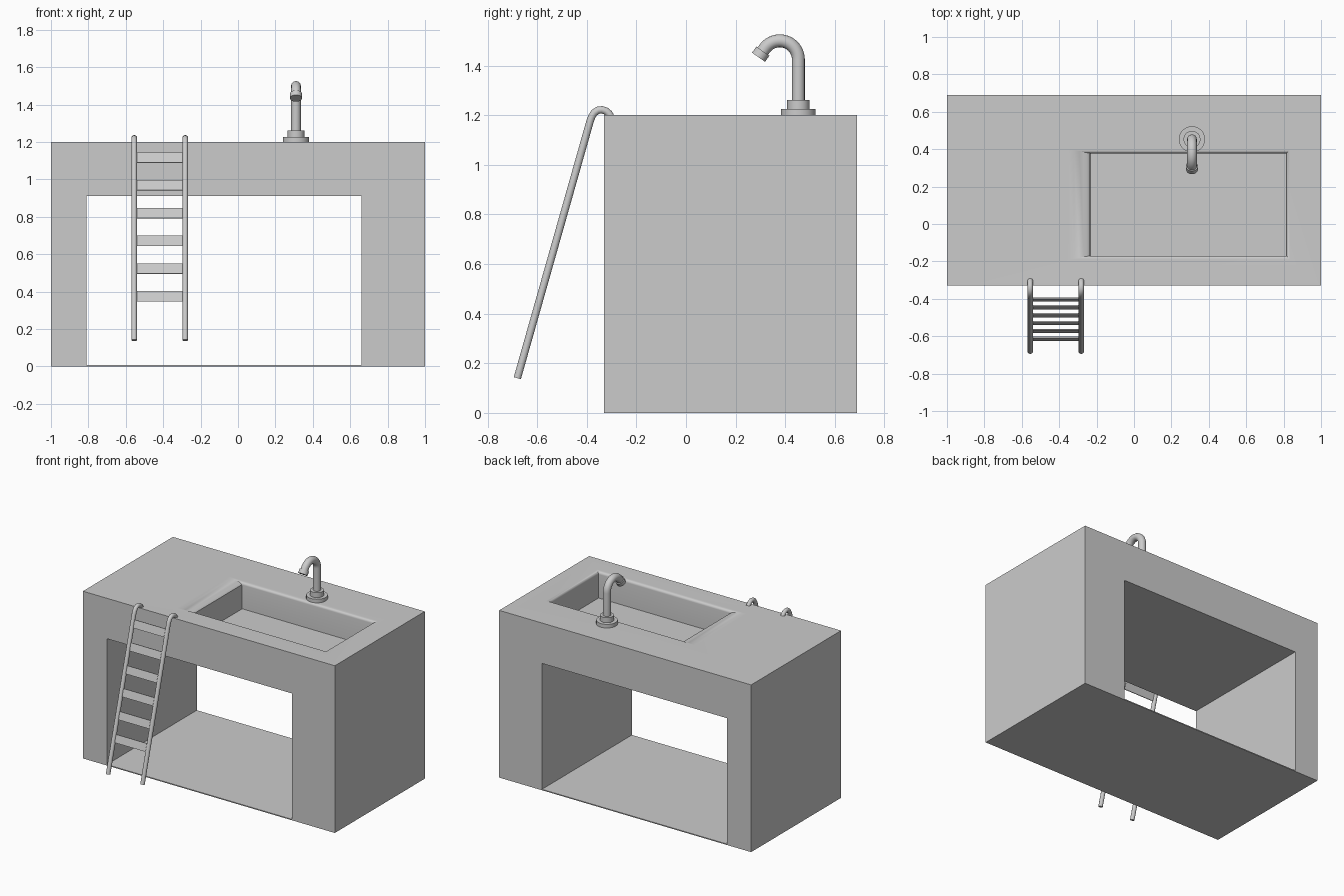
import bpy, bmesh
from math import sin, cos, radians, atan2, hypot
from mathutils import Vector, Matrix

if "Cube" in bpy.data.objects:
    bpy.data.objects.remove(bpy.data.objects["Cube"])


def smooth(ob, angle=35):
    bpy.ops.object.select_all(action='DESELECT')
    ob.select_set(True)
    bpy.context.view_layer.objects.active = ob
    bpy.ops.object.shade_smooth_by_angle(angle=radians(angle))


def finish(name, bm):
    bmesh.ops.recalc_face_normals(bm, faces=bm.faces)
    me = bpy.data.meshes.new(name)
    bm.to_mesh(me)
    bm.free()
    ob = bpy.data.objects.new(name, me)
    bpy.context.collection.objects.link(ob)
    return ob


def tube(name, points, radius):
    cu = bpy.data.curves.new(name, 'CURVE')
    cu.dimensions = '3D'
    cu.bevel_depth = radius
    cu.bevel_resolution = 6
    cu.use_fill_caps = True
    sp = cu.splines.new('POLY')
    sp.points.add(len(points) - 1)
    for p, co in zip(sp.points, points):
        p.co = (*co, 1)
    ob = bpy.data.objects.new(name, cu)
    bpy.context.collection.objects.link(ob)
    bpy.ops.object.select_all(action='DESELECT')
    ob.select_set(True)
    bpy.context.view_layer.objects.active = ob
    bpy.ops.object.convert(target='MESH')
    smooth(bpy.context.object)


def cylinder(name, a, b, radius):
    a, b = Vector(a), Vector(b)
    bm = bmesh.new()
    rot = (b - a).to_track_quat('Z', 'Y').to_matrix().to_4x4()
    bmesh.ops.create_cone(bm, cap_ends=True, segments=32, radius1=radius, radius2=radius,
                          depth=(b - a).length, matrix=Matrix.Translation((a + b) / 2) @ rot)
    smooth(finish(name, bm))


# Counter: block with a through opening and a sunken basin
Y0, Y1, TOP = -0.33, 0.69, 1.2
bm = bmesh.new()


def bridge(a, b):
    for i in range(4):
        j = (i + 1) % 4
        bm.faces.new((a[i], a[j], b[j], b[i]))


def rect_xz(x0, x1, z0, z1, y):
    return [bm.verts.new(c) for c in ((x0, y, z0), (x1, y, z0), (x1, y, z1), (x0, y, z1))]


def rect_xy(x0, x1, y0, y1, z):
    return [bm.verts.new(c) for c in ((x0, y0, z), (x1, y0, z), (x1, y1, z), (x0, y1, z))]


fo = rect_xz(-1, 1, 0, TOP, Y0)
fi = rect_xz(-0.81, 0.66, 0.007, 0.91, Y0)
bi = rect_xz(-0.81, 0.66, 0.007, 0.91, Y1)
bo = rect_xz(-1, 1, 0, TOP, Y1)
bridge(fo, fi)
bridge(fi, bi)
bridge(bi, bo)
for i, j in ((0, 1), (1, 2), (3, 0)):
    bm.faces.new((fo[i], fo[j], bo[j], bo[i]))

# Rounded basin rim, wider on the drainer side, then walls and floor
prev = [fo[3], fo[2], bo[2], bo[3]]
for k in range(7):
    t = radians(15 * k)
    s, z = sin(t), TOP - 0.02 * (1 - cos(t))
    loop = rect_xy(-0.35 + 0.115 * s, 0.835 - 0.02 * s, -0.19 + 0.02 * s, 0.40 - 0.022 * s, z)
    bridge(prev, loop)
    prev = loop
floor = rect_xy(-0.23, 0.813, -0.17, 0.376, 1.01)
bridge(prev, floor)
bm.faces.new(floor)
smooth(finish("counter_with_basin", bm))

# Faucet: stepped base, gooseneck pipe, nozzle collar
FX, FY = 0.31, 0.453
cylinder("faucet_flange", (FX, FY, TOP), (FX, FY, 1.226), 0.07)
cylinder("faucet_collar", (FX, FY, 1.226), (FX, FY, 1.262), 0.045)
R, cy, cz, bend = 0.075, FY - 0.075, 1.425, 145
path = [(FX, FY, 1.25)]
for k in range(21):
    a = radians(bend * k / 20)
    path.append((FX, cy + R * cos(a), cz + R * sin(a)))
end = Vector(path[-1])
d = Vector((0, -sin(radians(bend)), cos(radians(bend))))
path.append(tuple(end + d * 0.035))
tube("faucet_pipe", path, 0.026)
cylinder("faucet_nozzle", end + d * 0.012, end + d * 0.042, 0.032)

# Ladder: two hooked rails and six flat rungs
by, bz, ty, tz = -0.68, 0.14, -0.387, 1.175
rail = [(by, bz), (ty, tz), (-0.38, 1.194), (-0.37, 1.21), (-0.355, 1.22),
        (-0.339, 1.222), (-0.323, 1.217), (-0.311, 1.207), (-0.304, 1.195)]
for side, x in (("left", -0.555), ("right", -0.282)):
    tube("ladder_rail_" + side, [(x, y, z) for y, z in rail], 0.015)
tilt = atan2(ty - by, tz - bz)
for k in range(6):
    z = 0.374 + 0.1485 * k
    y = by + (ty - by) * (z - bz) / (tz - bz)
    bm = bmesh.new()
    bmesh.ops.create_cube(bm, size=1, matrix=Matrix.Translation((-0.4185, y, z))
                          @ Matrix.Rotation(-tilt, 4, 'X') @ Matrix.Diagonal((0.26, 0.008, 0.056, 1)))
    finish(f"ladder_rung_{k + 1}", bm)
